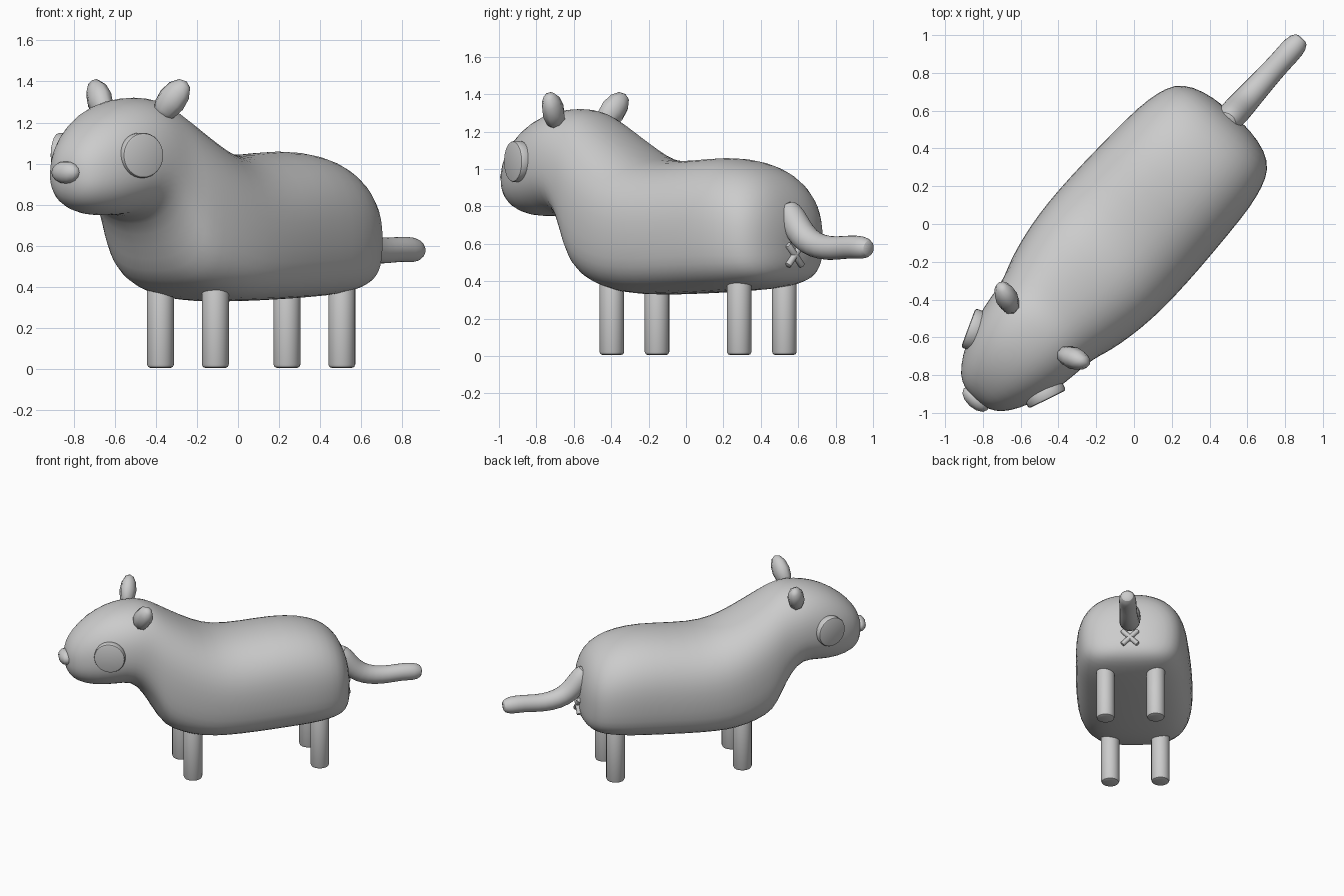
import bpy, bmesh, math
from mathutils import Vector, Matrix

if "Cube" in bpy.data.objects:
    bpy.data.objects.remove(bpy.data.objects["Cube"], do_unlink=True)

# The animal is built along y, then turned to stand diagonally
TURN = Matrix.Rotation(math.radians(-42.1), 4, 'Z')

grey = bpy.data.materials.new("plain_grey")
grey.use_nodes = True
COLOUR = (0.6, 0.6, 0.6, 1)
grey.diffuse_color = COLOUR
grey.node_tree.nodes["Principled BSDF"].inputs["Base Color"].default_value = COLOUR


def finish(name, bm, angle=40, levels=0):
    bmesh.ops.recalc_face_normals(bm, faces=bm.faces)
    bm.transform(TURN)
    mesh = bpy.data.meshes.new(name)
    bm.to_mesh(mesh)
    bm.free()
    mesh.materials.append(grey)
    ob = bpy.data.objects.new(name, mesh)
    bpy.context.collection.objects.link(ob)
    if levels:
        sub = ob.modifiers.new("smooth", 'SUBSURF')
        sub.levels = sub.render_levels = levels
    bpy.ops.object.select_all(action='DESELECT')
    ob.select_set(True)
    bpy.context.view_layer.objects.active = ob
    bpy.ops.object.shade_smooth_by_angle(angle=math.radians(angle))


def skin(bm, rings):
    loops = [[bm.verts.new(p) for p in ring] for ring in rings]
    for a, b in zip(loops, loops[1:]):
        for i in range(len(a)):
            j = (i + 1) % len(a)
            bm.faces.new((a[i], a[j], b[j], b[i]))
    for loop in (loops[0], loops[-1]):
        tip = bm.verts.new(sum((v.co for v in loop), Vector()) / len(loop))
        for i in range(len(loop)):
            bm.faces.new((loop[i - 1], loop[i], tip))


def section(y, half, low, high, power):
    # Rounded slice: flatter underneath, rounder on top
    mid = low + (high - low) * 0.45
    ring = []
    for i in range(24):
        a = math.tau * i / 24
        c, s = math.cos(a), math.sin(a)
        p = power if s < 0 else 2.3
        x = math.copysign(abs(c) ** (2 / p), c) * half
        reach = high - mid if s > 0 else mid - low
        z = math.copysign(abs(s) ** (2 / p), s) * reach
        ring.append(Vector((x, y, mid + z)))
    return ring


def cylinder(name, matrix, radius, depth, bevel, sides=24):
    bm = bmesh.new()
    bmesh.ops.create_cone(bm, cap_ends=True, segments=sides, radius1=radius,
                          radius2=radius, depth=depth)
    rims = [e for e in bm.edges if abs(e.verts[0].co.z - e.verts[1].co.z) < 1e-5]
    bmesh.ops.bevel(bm, geom=rims, offset=bevel, segments=2, affect='EDGES', profile=0.5)
    bm.transform(matrix)
    finish(name, bm)


def ellipsoid(name, matrix, size, segs, rings):
    bm = bmesh.new()
    bmesh.ops.create_uvsphere(bm, u_segments=segs, v_segments=rings, radius=1)
    bm.transform(matrix @ Matrix.Diagonal((*size, 1)))
    finish(name, bm, 60)


# Head and body: position, half width, bottom, top, underside squareness
rows = [
    (-1.25, .06, .89, 1.01, 2.2), (-1.23, .12, .83, 1.07, 2.2),
    (-1.18, .175, .78, 1.145, 2.2), (-1.07, .238, .745, 1.24, 2.2),
    (-.93, .285, .745, 1.305, 2.2), (-.80, .305, .76, 1.325, 2.2),
    (-.71, .315, .655, 1.325, 2.3), (-.64, .335, .53, 1.305, 2.6),
    (-.575, .36, .42, 1.27, 3.3), (-.45, .39, .365, 1.19, 3.3),
    (-.30, .412, .33, 1.10, 3.3), (-.15, .42, .325, 1.045, 3.3),
    (.05, .42, .33, 1.045, 3.3), (.30, .41, .34, 1.07, 3.3),
    (.48, .40, .35, 1.05, 3.3), (.60, .375, .365, 1.01, 3.3),
    (.69, .34, .385, .945, 3.3), (.75, .26, .42, .85, 3.2),
    (.78, .13, .48, .72, 2.6)]
bm = bmesh.new()
skin(bm, [section(*row) for row in rows])
finish("body", bm, 60, 1)

# Tail: a tube that drops from the rump and runs out behind
path = [(.72, .80), (.765, .74), (.81, .675), (.88, .61), (.98, .58),
        (1.08, .575), (1.18, .585), (1.27, .58), (1.325, .575)]
radii = [.065, .078, .08, .076, .07, .065, .063, .067, .045]
points = [Vector((0, y, z)) for y, z in path]
bm = bmesh.new()
tube = []
for i, p in enumerate(points):
    ahead = (points[min(i + 1, len(points) - 1)] - points[max(i - 1, 0)]).normalized()
    up = ahead.cross(Vector((1, 0, 0)))
    tube.append([p + radii[i] * (Vector((1, 0, 0)) * math.cos(math.tau * k / 12)
                                 + up * math.sin(math.tau * k / 12)) for k in range(12)])
skin(bm, tube)
finish("tail", bm, 60, 1)

# Paired parts
for side, label in ((1, "left"), (-1, "right")):
    for y, end in ((-.368, "front"), (.55, "back")):
        cylinder(f"{end}_{label}_leg", Matrix.Translation((side * .18 + .004, y, .23)),
                 .066, .45, .018)
    facing = Vector((side * .93, -.37, 0)).to_track_quat('Z', 'Y').to_matrix().to_4x4()
    cylinder(f"{label}_eye", Matrix.Translation((side * .255, -.985, 1.04)) @ facing,
             .11, .06, .012, 32)
    lean = (Matrix.Rotation(side * math.radians(22), 4, 'Z')
            @ Matrix.Rotation(side * math.radians(40), 4, 'Y'))
    ellipsoid(f"{label}_ear", Matrix.Translation((side * .237, -.742, 1.31)) @ lean,
              (.074, .06, .118), 8, 6)
    # One bar of the cross mark below the tail
    tilt = Matrix.Rotation(side * math.radians(45), 4, 'Y')
    cylinder(f"{label}_cross_bar", Matrix.Translation((0, .785, .54)) @ tilt,
             .018, .16, .006, 10)

# Nose
ellipsoid("nose", Matrix.Translation((0, -1.25, .957)), (.085, .048, .054), 12, 8)
